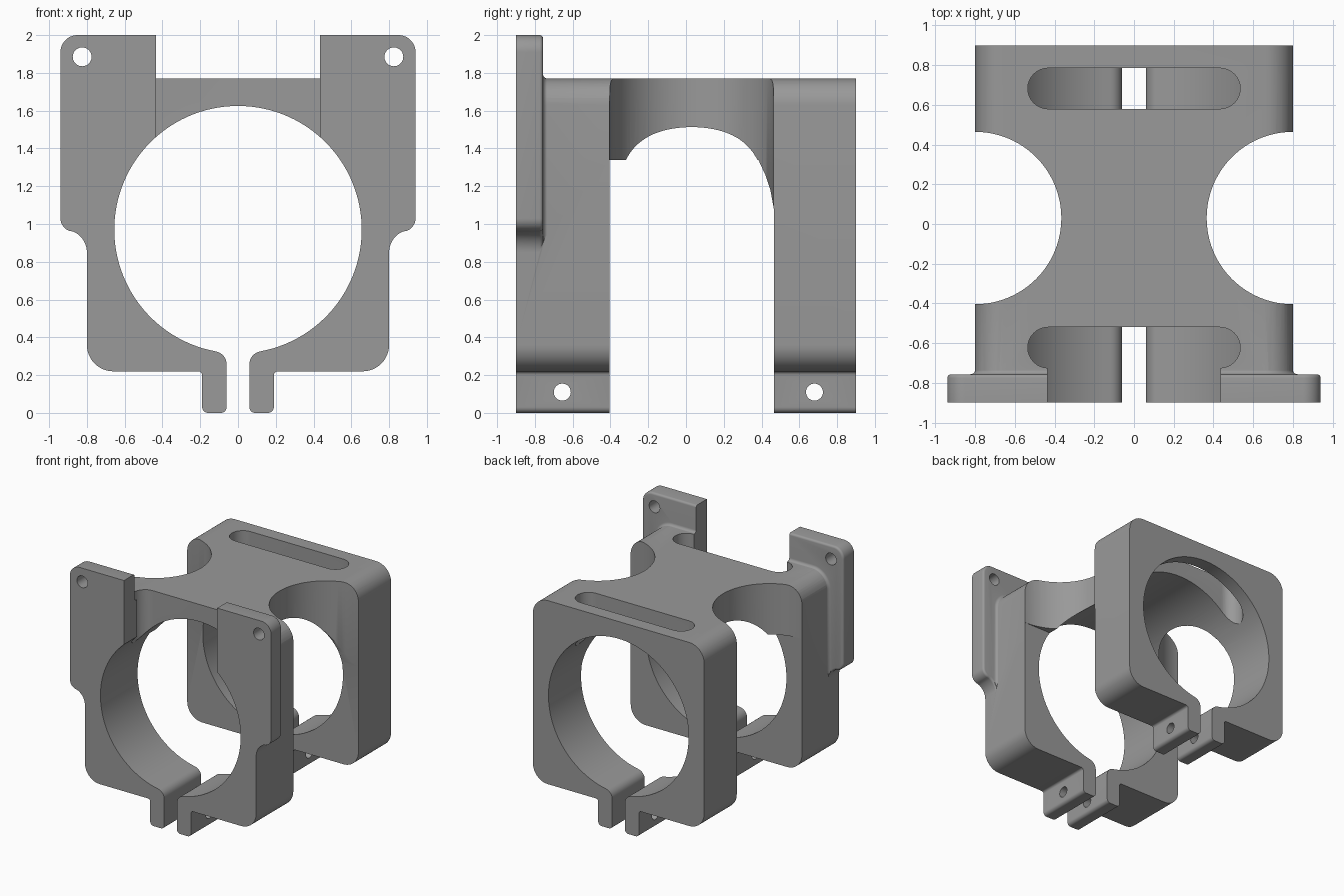
import bpy, bmesh, math

if "Cube" in bpy.data.objects:
    bpy.data.objects.remove(bpy.data.objects["Cube"])

BORE_Z, BORE_R = 0.97, 0.655

grey = bpy.data.materials.new("grey_metal")
grey.diffuse_color = (0.32, 0.32, 0.32, 1)
grey.use_nodes = True
grey.node_tree.nodes["Principled BSDF"].inputs["Base Color"].default_value = grey.diffuse_color


def arc(cx, cy, r, a0, a1, n=12):
    """Points along an arc, angles in degrees."""
    angles = [math.radians(a0 + (a1 - a0) * i / n) for i in range(n + 1)]
    return [(cx + r * math.cos(a), cy + r * math.sin(a)) for a in angles]


def flip(pts):
    return [(-x, z) for x, z in reversed(pts)]


def loft(name, rings, bevel=0):
    """Closed solid through a row of rings; bevel rounds the last ring's rim."""
    bm = bmesh.new()
    rows = [[bm.verts.new(p) for p in ring] for ring in rings]
    n = len(rows[0])
    for a, b in zip(rows, rows[1:]):
        for i in range(n):
            j = (i + 1) % n
            bm.faces.new((a[i], a[j], b[j], b[i]))
    bm.faces.new(rows[0])
    end = bm.faces.new(rows[-1])
    bmesh.ops.recalc_face_normals(bm, faces=bm.faces)
    if bevel:
        bmesh.ops.bevel(bm, geom=list(end.edges), offset=bevel, segments=4,
                        profile=0.5, affect='EDGES')
    me = bpy.data.meshes.new(name)
    bm.to_mesh(me)
    bm.free()
    ob = bpy.data.objects.new(name, me)
    bpy.context.collection.objects.link(ob)
    return ob


def place(axis, p, d):
    u, v = p
    return {'x': (d, u, v), 'y': (u, d, v), 'z': (u, v, d)}[axis]


def prism(name, axis, pts, a, b, bevel=0):
    return loft(name, [[place(axis, p, d) for p in pts] for d in (a, b)], bevel)


def rect(x0, x1, y0, y1):
    return [(x0, y0), (x1, y0), (x1, y1), (x0, y1)]


def combine(target, tool, operation):
    mod = target.modifiers.new(tool.name, 'BOOLEAN')
    mod.operation = operation
    mod.solver = 'EXACT'
    mod.object = tool
    bpy.context.view_layer.objects.active = target
    bpy.ops.object.modifier_apply(modifier=mod.name)
    bpy.data.objects.remove(tool)


def cut(name, axis, pts, a, b):
    combine(body, prism(name, axis, pts, a, b), 'DIFFERENCE')


# Clamp body: rounded block with a split bore and two clamping tabs
tip_z = BORE_Z - math.sqrt((BORE_R + 0.07) ** 2 - 0.13 ** 2)
tip_a = math.degrees(math.atan2(BORE_Z - tip_z, -0.13))
half = (arc(0.66, 1.63, 0.14, 90, 0) + arc(0.66, 0.36, 0.14, 0, -90)
        + arc(0.21, 0.20, 0.02, 90, 180, 4)
        + arc(0.16, 0.03, 0.03, 0, -90, 5) + arc(0.09, 0.03, 0.03, -90, -180, 5)
        + arc(0.13, tip_z, 0.07, 180, tip_a, 8)
        + arc(0, BORE_Z, BORE_R, tip_a - 180, 90, 56)[1:])
body = prism("clamp_bracket", 'y', half + flip(half)[1:], -0.9, 0.9)

# Round waist cuts in the top bridge, open to the sides
waist = [(1.2, -0.404)] + arc(0.8, 0.03, 0.434, 270, 90, 48) + [(1.2, 0.464)]
for side, pts in (("right", waist), ("left", flip(waist))):
    cut(side + "_waist", 'z', pts, 0.6, 2.2)

# Middle opening between the two clamps
cut("middle_gap", 'x', [(-0.405, -0.1), (0.465, -0.1), (0.465, 1.08), (0.447, 1.18),
                        (0.42, 1.26), (0.383, 1.34), (-0.405, 1.34)], -1.2, 1.2)

# Mounting ears on the front, with S-shaped lower edge and rounded back rim
ear = ([(0.40, 1.5), (0.40, 2.0)] + arc(0.85, 1.91, 0.09, 90, 0)
       + arc(0.87, 1.03, 0.07, 0, -74.5, 8) + arc(0.92, 0.85, 0.12, 105.5, 180, 10)[1:]
       + [(0.75, 0.85), (0.75, 1.5)])
for side, pts in (("right", ear), ("left", flip(ear))):
    combine(body, prism(side + "_ear", 'y', pts, -0.9, -0.757, 0.018), 'UNION')

# Concave fillet where the ears meet the block
rings = []
for i in range(-1, 6):
    t = math.radians(max(i, 0) * 18)
    off = 0.025 * (1 - math.sin(t)) - 0.001
    y = -0.77 if i < 0 else -0.757 + 0.025 * (1 - math.cos(t))
    outer = [(0.79, 0.88), (0.8 + off, 0.94)] + arc(0.66, 1.63, 0.14 + off, 0, 90)
    inner = [(-0.72, 0.88), (-0.72, 1.68), (0.72, 1.68), (0.72, 0.88)]
    rings.append([(x, y, z) for x, z in outer + flip(outer) + inner])
combine(body, loft("ear_fillet", rings), 'UNION')

# Strap slots through the top, and the open notch between the ears
for y in (0.6825, -0.6225):
    cut("slot", 'z', arc(0.4325, y, 0.1025, -90, 90, 16)
        + arc(-0.4325, y, 0.1025, 90, 270, 16), 1.2, 2.2)
cut("notch", 'z', rect(-0.435, 0.435, -1.1, -0.521), 1.2, 2.2)

# Screw holes in the ears and the clamping tabs
for s in (-1, 1):
    cut("ear_hole", 'y', arc(s * 0.825, 1.885, 0.05, 0, 360, 32)[:-1], -1.1, -0.6)
for y in (-0.655, 0.68):
    cut("tab_hole", 'x', arc(y, 0.11, 0.045, 0, 360, 32)[:-1], -0.4, 0.4)

body.data.materials.clear()
body.data.materials.append(grey)
for p in body.data.polygons:
    p.material_index = 0
bpy.ops.object.select_all(action='DESELECT')
body.select_set(True)
bpy.context.view_layer.objects.active = body
bpy.ops.object.shade_smooth_by_angle(angle=math.radians(30))
